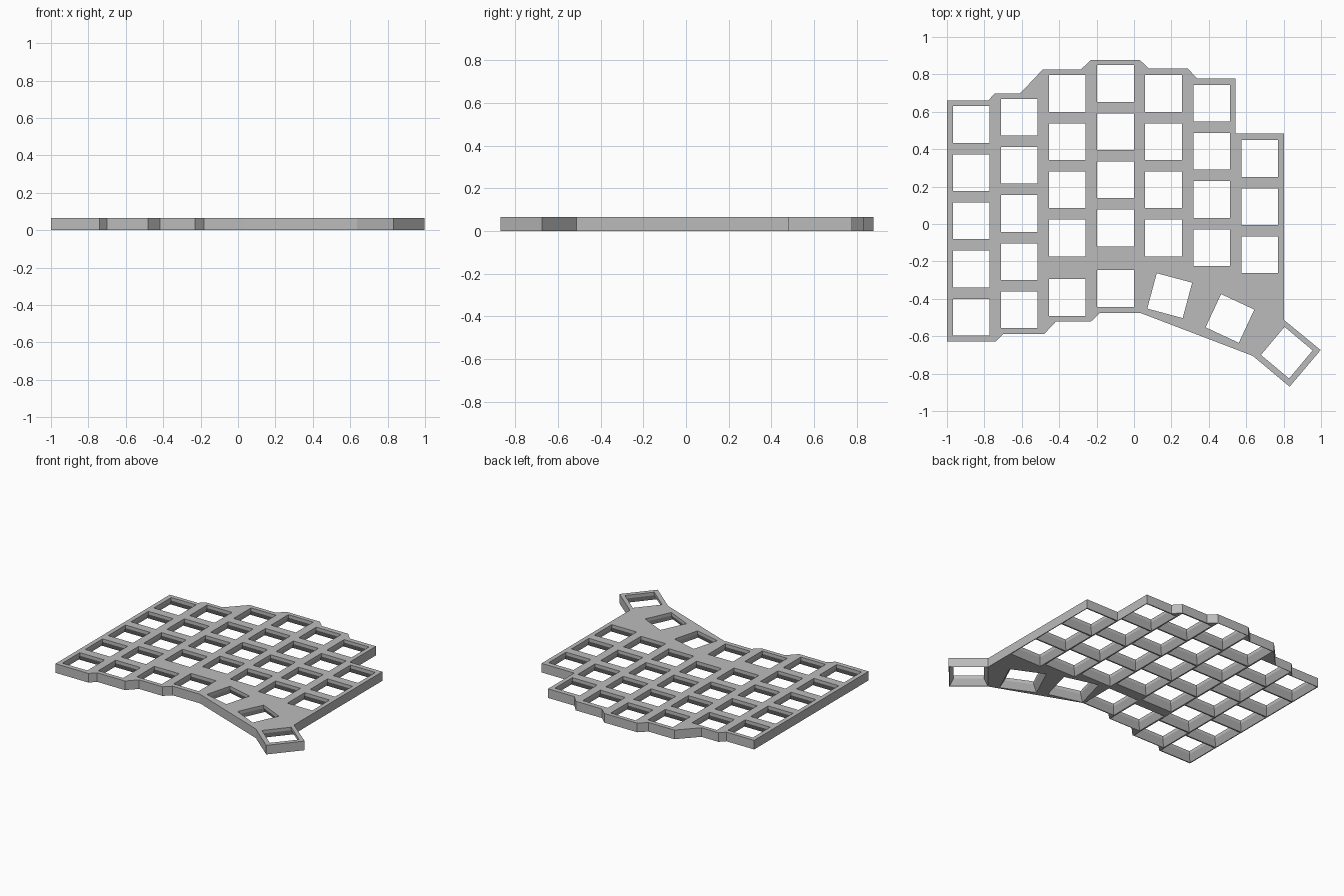
import bpy, bmesh
from math import radians
from mathutils import Matrix, Vector

if "Cube" in bpy.data.objects:
    bpy.data.objects.remove(bpy.data.objects["Cube"], do_unlink=True)

THICK, PITCH = 0.065, 0.2575

grey = bpy.data.materials.new("light_grey")
grey.use_nodes = True
grey.diffuse_color = (0.5, 0.5, 0.5, 1)
grey.node_tree.nodes["Principled BSDF"].inputs["Base Color"].default_value = (0.5, 0.5, 0.5, 1)


def make_object(name, bm):
    bmesh.ops.recalc_face_normals(bm, faces=bm.faces)
    mesh = bpy.data.meshes.new(name)
    bm.to_mesh(mesh)
    bm.free()
    mesh.materials.append(grey)
    obj = bpy.data.objects.new(name, mesh)
    bpy.context.collection.objects.link(obj)
    return obj


def add_socket(bm, x, y, angle=0):
    """Square opening: straight lip at the top, flaring out to the underside."""
    turn = Matrix.Translation((x, y, 0)) @ Matrix.Rotation(radians(angle), 4, 'Z')
    levels = [(0.1245, -0.005), (0.1235, 0), (0.098, 0.043), (0.098, THICK + 0.02)]
    corners = [(-1, -1), (1, -1), (1, 1), (-1, 1)]
    rings = [[bm.verts.new(turn @ Vector((cx * h, cy * h, z))) for cx, cy in corners]
             for h, z in levels]
    bm.faces.new(rings[0])
    bm.faces.new(rings[-1])
    for low, high in zip(rings, rings[1:]):
        for i in range(4):
            j = (i + 1) % 4
            bm.faces.new((low[i], low[j], high[j], high[i]))


# Plate outline, clockwise from the back right corner
outline = [(-1, .66), (-.78, .66), (-.745, .697), (-.61, .697), (-.487, .827),
           (-.283, .827), (-.23, .878), (.03, .878), (.08, .831), (.288, .831),
           (.337, .778), (.544, .778), (.544, .483), (.801, .483), (.801, -.512),
           (.998, -.674), (.832, -.87), (.635, -.705), (.035, -.476), (-.182, -.476),
           (-.23, -.521), (-.417, -.521), (-.48, -.588), (-.7, -.588), (-.74, -.629),
           (-1, -.629)]
bm = bmesh.new()
base = bm.faces.new([bm.verts.new((x, y, 0)) for x, y in outline])
top = bmesh.ops.extrude_face_region(bm, geom=[base])["geom"]
bmesh.ops.translate(bm, vec=(0, 0, THICK),
                    verts=[g for g in top if isinstance(g, bmesh.types.BMVert)])
plate = make_object("key_plate", bm)

# Key columns: x, back row y, number of evenly spaced rows
columns = [(-.87, .532, 5), (-.614, .571, 5), (-.356, .698, 4), (-.099, .751, 4),
           (.158, .698, 4), (.415, .646, 4), (.672, .35, 3)]
bm = bmesh.new()
for x, y, rows in columns:
    for row in range(rows):
        add_socket(bm, x, y - row * PITCH)
# Lower keys and turned thumb keys
for x, y, angle in [(-.356, -.393, 0), (-.099, -.345, 0),
                    (.191, -.383, -15), (.513, -.505, -25), (.817, -.688, -40)]:
    add_socket(bm, x, y, angle)
cutter = make_object("socket_cutter", bm)
cutter.hide_render = True
cutter.hide_viewport = True

cut = plate.modifiers.new("sockets", 'BOOLEAN')
cut.operation = 'DIFFERENCE'
cut.solver = 'EXACT'
cut.object = cutter
